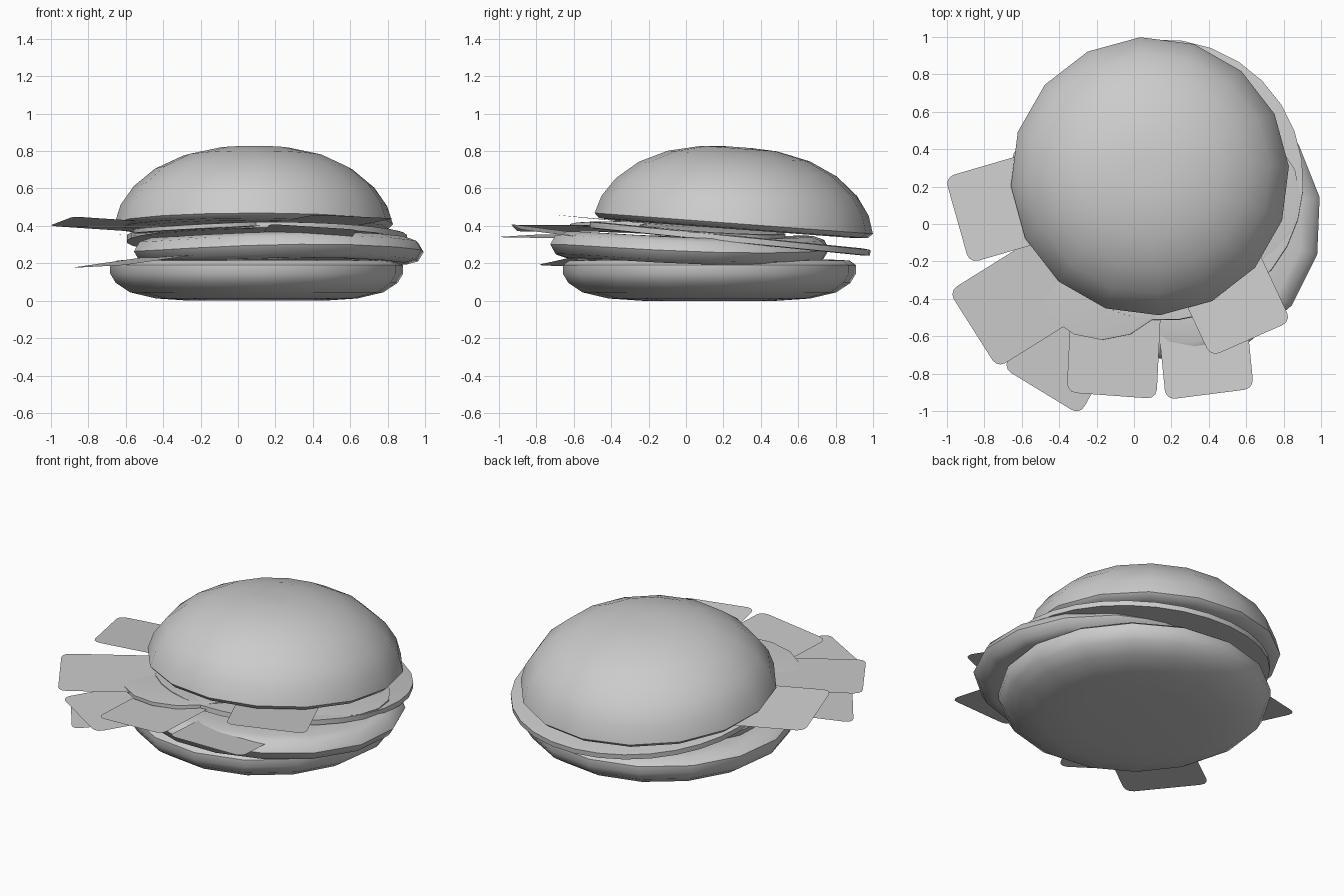
import bpy, bmesh, math
from mathutils import Vector

if "Cube" in bpy.data.objects:
    bpy.data.objects.remove(bpy.data.objects["Cube"])


def make(name, bm):
    bmesh.ops.recalc_face_normals(bm, faces=bm.faces)
    me = bpy.data.meshes.new(name)
    bm.to_mesh(me)
    bm.free()
    ob = bpy.data.objects.new(name, me)
    bpy.context.collection.objects.link(ob)
    bpy.ops.object.select_all(action='DESELECT')
    ob.select_set(True)
    bpy.context.view_layer.objects.active = ob
    bpy.ops.object.shade_smooth_by_angle(angle=math.radians(50))
    return ob


def lathe(name, profile, center, tilt=(0, 0), start=0, sides=16, scale=None, wave=None):
    """Round layer: profile of (radius, z), leaning by tilt = z slope along x and y."""
    bm = bmesh.new()
    cx, cy, cz = center
    rings = []
    for r, z in profile:
        ring = []
        for i in range(sides):
            a = math.radians(start) + 2 * math.pi * i / sides
            s = scale(a) if scale else 1
            x, y = r * s * math.cos(a), r * s * math.sin(a)
            dz = wave(a) * r if wave else 0
            ring.append(bm.verts.new((cx + x - z * tilt[0], cy + y - z * tilt[1],
                                      cz + z + dz + x * tilt[0] + y * tilt[1])))
        rings.append(ring)
    for a, b in zip(rings, rings[1:]):
        for i in range(sides):
            j = (i + 1) % sides
            bm.faces.new((a[i], a[j], b[j], b[i]))
    bm.faces.new(rings[0])
    bm.faces.new(rings[-1])
    return make(name, bm)


def leaf(name, p, q, inward, dz, length):
    """Flat sheet with rounded corners; p-q is its outer edge."""
    p, q = Vector(p), Vector(q)
    d = Vector((*inward, 0)).normalized() * length
    d.z = dz
    w = (q - p).length
    u = (q - p) / w
    v = d.normalized()
    n = d.length
    r = 0.05
    bm = bmesh.new()
    verts = []
    for k, (sx, sy) in enumerate(((w - r, n - r), (r, n - r), (r, r), (w - r, r))):
        for t in (0, 30, 60, 90):
            a = math.radians(k * 90 + t)
            verts.append(bm.verts.new(p + u * (sx + r * math.cos(a)) + v * (sy + r * math.sin(a))))
    bm.faces.new(verts)
    return make(name, bm)


# Buns
lathe("bottom_bun", [(0.36, 0.0), (0.54, 0.012), (0.68, 0.045), (0.755, 0.095), (0.785, 0.145),
                     (0.785, 0.19), (0.75, 0.215), (0.65, 0.22)],
      (0.1, 0.125, 0), start=4)
lathe("top_bun", [(0.64, 0.0), (0.72, 0.005), (0.745, 0.03), (0.715, 0.125), (0.645, 0.225),
                  (0.53, 0.32), (0.38, 0.39), (0.2, 0.43), (0.07, 0.437)],
      (0.085, 0.253, 0.383), tilt=(0, -0.075), start=4)

# Patty with a gently wavy body
lathe("patty", [(0.55, -0.06), (0.69, -0.068), (0.755, -0.05), (0.785, 0.0),
                (0.755, 0.05), (0.69, 0.072), (0.55, 0.07)],
      (0.218, 0.02, 0.275), tilt=(0, -0.018), start=9,
      scale=lambda a: 0.98 + 0.02 * math.cos(2 * a),
      wave=lambda a: -0.018 * math.cos(2 * a - 0.6))

# Broad irregular slice lying on the patty
slab = [(0.96, -0.012), (1.0, -0.01), (1.0, 0.012), (0.95, 0.015)]
lathe("cheese_slice", [(r * 0.78, z * 1.4) for r, z in slab], (0.1, 0.18, 0.335),
      tilt=(0, -0.1), sides=32, scale=lambda a: 0.96 + 0.1 * math.cos(a - math.pi / 4))

# Small round slices
for name, c, tilt in (("tomato_front", (-0.17, -0.23, 0.39), (0.05, -0.02)),
                      ("tomato_right", (0.5, 0.14, 0.37), (-0.05, -0.06))):
    lathe(name, [(r * 0.39, z) for r, z in slab], c, tilt)

# Lettuce leaves fanned round the front and left
leaves = [
    ((-1.01, 0.25, 0.40), (-0.88, -0.21, 0.45), (0.96, 0.28), -0.04, 0.62),
    ((-0.99, -0.36, 0.40), (-0.73, -0.77, 0.39), (0.85, 0.53), 0.0, 0.62),
    ((-0.70, -0.77, 0.355), (-0.29, -1.02, 0.34), (0.49, 0.87), -0.01, 0.62),
    ((-0.36, -0.90, 0.37), (0.12, -0.935, 0.405), (0.05, 1.0), 0.0, 0.62),
    ((0.17, -0.94, 0.41), (0.64, -0.88, 0.38), (-0.1, 1.0), -0.08, 0.62),
    ((0.41, -0.71, 0.46), (0.84, -0.52, 0.44), (-0.42, 0.9), -0.05, 0.62),
    ((-0.90, -0.40, 0.175), (-0.61, -0.80, 0.19), (0.84, 0.55), 0.075, 0.62),
]
for i, args in enumerate(leaves):
    leaf(f"lettuce_leaf_{i + 1}", *args)
